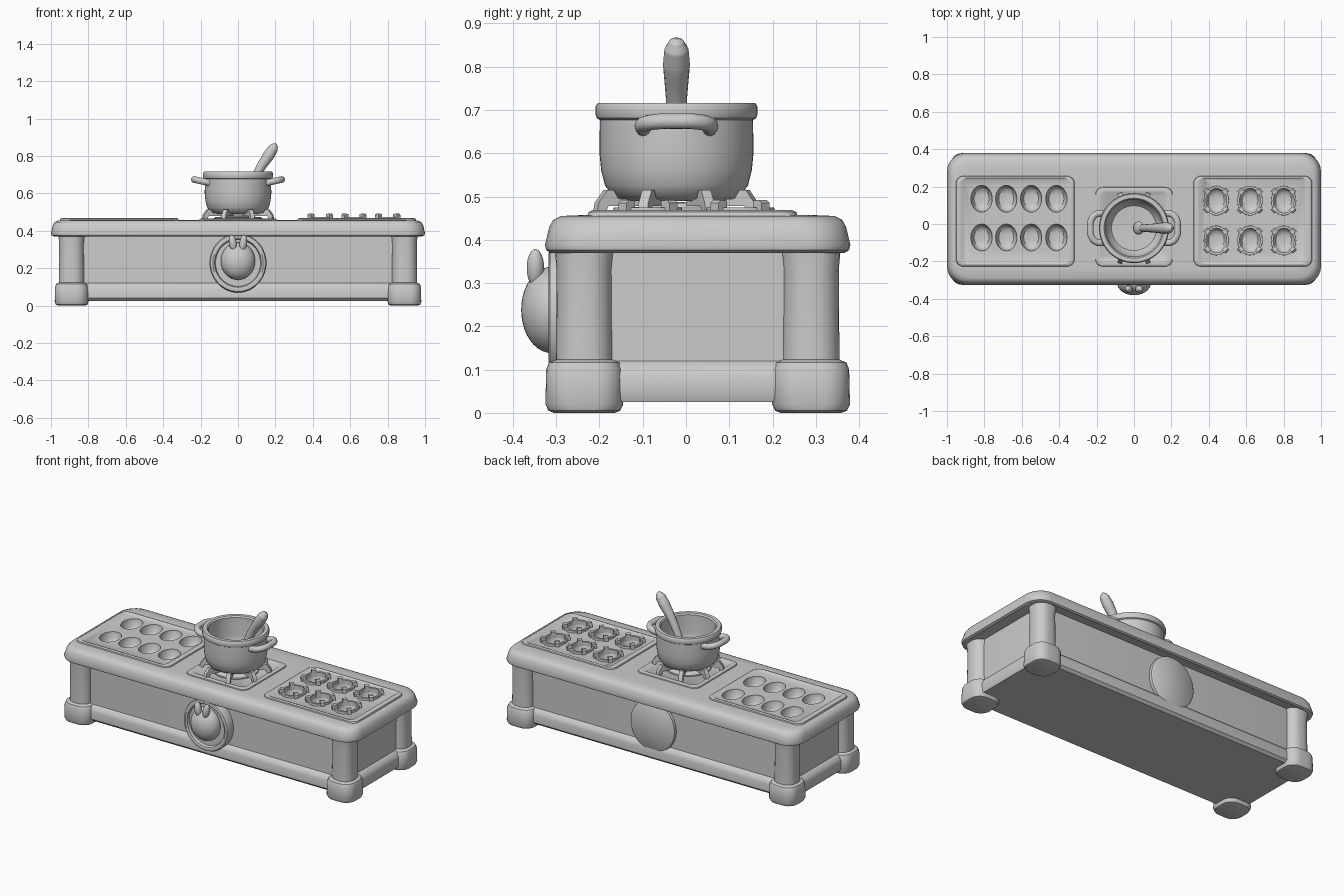
import bpy, bmesh
from math import sin, cos, pi, radians
from mathutils import Vector, Matrix

if "Cube" in bpy.data.objects:
    bpy.data.objects.remove(bpy.data.objects["Cube"])

CY = 0.027          # depth centre of the cabinet
POT = (0, -0.022)   # pot centre


def smooth(ob, angle=40):
    bpy.ops.object.select_all(action='DESELECT')
    ob.select_set(True)
    bpy.context.view_layer.objects.active = ob
    bpy.ops.object.shade_smooth_by_angle(angle=radians(angle))


def finish(name, bm, angle=40):
    bmesh.ops.recalc_face_normals(bm, faces=bm.faces)
    me = bpy.data.meshes.new(name)
    bm.to_mesh(me)
    bm.free()
    ob = bpy.data.objects.new(name, me)
    bpy.context.collection.objects.link(ob)
    smooth(ob, angle)
    return ob


def skin(bm, rings, closed=False):
    loops = [[bm.verts.new(p) for p in r] for r in rings]
    n = len(loops[0])
    pairs = list(zip(loops, loops[1:]))
    if closed:
        pairs.append((loops[-1], loops[0]))
    for a, b in pairs:
        for i in range(n):
            j = (i + 1) % n
            bm.faces.new((a[i], a[j], b[j], b[i]))
    if not closed:
        bm.faces.new(loops[0])
        bm.faces.new(loops[-1])


def rrect(cx, cy, hx, hy, r, z, k=6):
    pts = []
    for q, (sx, sy) in enumerate(((1, 1), (-1, 1), (-1, -1), (1, -1))):
        for i in range(k + 1):
            a = (q + i / k) * pi / 2
            pts.append((cx + sx * (hx - r) + r * cos(a), cy + sy * (hy - r) + r * sin(a), z))
    return pts


def block(name, cx, cy, levels):
    """Stack of rounded rectangles: (half x, half y, corner radius, z)."""
    bm = bmesh.new()
    skin(bm, [rrect(cx, cy, *l) for l in levels])
    return finish(name, bm)


def lathe_into(bm, profile, loc, sx=1, sy=1, closed=False, turn=0, n=40):
    M = Matrix.Translation(loc) @ Matrix.Rotation(turn, 4, 'X')
    skin(bm, [[M @ Vector((r * sx * cos(2 * pi * i / n), r * sy * sin(2 * pi * i / n), z))
               for i in range(n)] for r, z in profile], closed)


def lathe(name, profile, loc, **kw):
    bm = bmesh.new()
    lathe_into(bm, profile, loc, **kw)
    return finish(name, bm)


def ellipsoid(name, loc, size, tilt=0):
    bm = bmesh.new()
    M = Matrix.Translation(loc) @ Matrix.Rotation(tilt, 4, 'Y') @ Matrix.Diagonal((*size, 1))
    bmesh.ops.create_uvsphere(bm, u_segments=32, v_segments=20, radius=1, matrix=M)
    return finish(name, bm, 80)


def tube(name, pts):
    """Curved rod through (x, y, z, radius) points."""
    cu = bpy.data.curves.new(name, 'CURVE')
    cu.dimensions, cu.bevel_depth, cu.bevel_resolution, cu.use_fill_caps = '3D', 1, 5, True
    sp = cu.splines.new('BEZIER')
    sp.bezier_points.add(len(pts) - 1)
    for p, (x, y, z, r) in zip(sp.bezier_points, pts):
        p.co, p.radius = (x, y, z), r
        p.handle_left_type = p.handle_right_type = 'AUTO'
    ob = bpy.data.objects.new(name, cu)
    bpy.context.collection.objects.link(ob)
    bpy.ops.object.select_all(action='DESELECT')
    ob.select_set(True)
    bpy.context.view_layer.objects.active = ob
    bpy.ops.object.convert(target='MESH')
    smooth(bpy.context.object, 60)


def prong(bm, centre, angle, outline, width):
    """Radial plate with an (r, z) outline."""
    d, s = Vector((cos(angle), sin(angle), 0)), Vector((-sin(angle), cos(angle), 0))
    c = Vector((*centre, 0))
    skin(bm, [[c + d * r + s * w + Vector((0, 0, z)) for r, z in outline]
              for w in (-width / 2, width / 2)])


# cabinet body with flared plinth
block("cabinet_body", 0, CY, [(0.94, 0.29, 0.03, 0.025), (0.945, 0.305, 0.03, 0.04),
      (0.945, 0.305, 0.03, 0.085), (0.935, 0.298, 0.03, 0.108), (0.915, 0.28, 0.03, 0.12),
      (0.915, 0.28, 0.03, 0.378)])

# corner posts and feet
for sx, side in ((-1, "left"), (1, "right")):
    for sy, end in ((-1, "front"), (1, "back")):
        x, y = sx * 0.89, CY + sy * 0.262
        block(f"{end}_{side}_post", x, y, [(0.068, 0.066, 0.055, 0.08), (0.066, 0.064, 0.055, 0.33),
              (0.07, 0.068, 0.055, 0.375)])
        block(f"{end}_{side}_foot", x, y, [(0.07, 0.07, 0.06, 0), (0.085, 0.083, 0.06, 0.005),
              (0.09, 0.09, 0.06, 0.02), (0.088, 0.088, 0.06, 0.1), (0.082, 0.082, 0.06, 0.116),
              (0.066, 0.064, 0.05, 0.124)])

# worktop slab
slab = block("worktop", 0, CY, [(0.965, 0.322, 0.09, 0.376), (0.985, 0.34, 0.1, 0.37),
             (0.997, 0.35, 0.1, 0.376), (1.0, 0.353, 0.1, 0.388), (0.99, 0.343, 0.1, 0.43),
             (0.98, 0.334, 0.1, 0.446), (0.962, 0.316, 0.1, 0.455), (0.9, 0.27, 0.06, 0.457)])

# raised-rim trays
TY = 0.015
trays = []
for name, cx in (("left_tray", -0.635), ("right_tray", 0.635)):
    trays.append(block(name, cx, TY, [(0.32, 0.245, 0.04, 0.445), (0.315, 0.24, 0.04, 0.464),
                 (0.305, 0.23, 0.04, 0.469), (0.288, 0.232, 0.03, 0.469), (0.28, 0.224, 0.03, 0.462)]))
block("burner_plate", 0, -0.015, [(0.21, 0.215, 0.04, 0.445), (0.205, 0.21, 0.04, 0.463),
      (0.195, 0.2, 0.04, 0.466), (0.18, 0.185, 0.03, 0.466), (0.172, 0.177, 0.03, 0.46)])

# cup hollows cut through trays into the slab
small = [(x, y) for x in (-0.815, -0.683, -0.55, -0.415) for y in (0.135, -0.072)]
large = [(x, y) for x in (0.44, 0.62, 0.8) for y in (0.125, -0.088)]
cup = [(0.35, -0.06), (0.7, -0.055), (0.88, -0.04), (1, 0), (1, 0.06)]
bm = bmesh.new()
for x, y in small:
    lathe_into(bm, cup, (x, y, 0.46), 0.057, 0.072, n=28)
for x, y in large:
    lathe_into(bm, cup, (x, y, 0.46), 0.06, 0.07, n=28)
cutter = finish("cup_cutter", bm)
cutter.hide_render = True
for ob in [slab] + trays:
    m = ob.modifiers.new("cups", 'BOOLEAN')
    m.object, m.operation, m.solver = cutter, 'DIFFERENCE', 'EXACT'
    bpy.context.view_layer.objects.active = ob
    bpy.ops.object.modifier_apply(modifier="cups")
    smooth(ob)
bpy.data.objects.remove(cutter)

# pronged rings around the large cups
for i, (x, y) in enumerate(large):
    bm = bmesh.new()
    lathe_into(bm, [(0.9, 0.45), (0.9, 0.475), (1.08, 0.475), (1.1, 0.45)], (x, y, 0),
               0.062, 0.073, closed=True, n=28)
    for k in range(4):
        prong(bm, (x, y), pi / 4 + k * pi / 2,
              [(0.055, 0.455), (0.055, 0.49), (0.075, 0.492), (0.083, 0.485), (0.083, 0.455)], 0.026)
    finish(f"burner_ring_{i + 1}", bm)

# central burner and pot stand
lathe("central_burner", [(0.13, 0.45), (0.13, 0.468), (0.12, 0.474), (0.08, 0.476), (0.075, 0.485),
      (0.01, 0.487)], (*POT, 0))
bm = bmesh.new()
for k in range(8):
    prong(bm, POT, k * pi / 4 + pi / 8, [(0.09, 0.478), (0.09, 0.493), (0.15, 0.495), (0.162, 0.515),
          (0.178, 0.515), (0.2, 0.485), (0.205, 0.455), (0.185, 0.455), (0.175, 0.478)], 0.024)
finish("pot_stand", bm)

# cooking pot with rolled rim
lathe("pot", [(0.01, 0.49), (0.125, 0.49), (0.148, 0.502), (0.165, 0.525), (0.174, 0.56), (0.178, 0.6),
      (0.177, 0.677), (0.184, 0.681), (0.187, 0.69), (0.187, 0.708), (0.182, 0.716), (0.16, 0.716),
      (0.153, 0.708), (0.152, 0.6), (0.145, 0.55), (0.12, 0.522), (0.01, 0.515)], (*POT, 0), n=56)
for s, side in ((-1, "left"), (1, "right")):
    tube(f"{side}_pot_handle", [(s * x, POT[1] + y, z, 0.018) for x, y, z in
         ((0.145, -0.075, 0.655), (0.2, -0.075, 0.667), (0.228, -0.045, 0.673), (0.233, 0, 0.674),
          (0.228, 0.045, 0.673), (0.2, 0.075, 0.667), (0.145, 0.075, 0.655))])

# spoon standing in the pot
tube("spoon_handle", [(0.03, POT[1], 0.55, 0.018), (0.11, POT[1], 0.72, 0.024), (0.165, POT[1], 0.805, 0.031),
     (0.188, POT[1], 0.84, 0.028), (0.199, POT[1], 0.858, 0.017), (0.204, POT[1], 0.866, 0.004)])
ellipsoid("spoon_bowl", (0.025, POT[1], 0.55), (0.022, 0.035, 0.045), 0.5)

# round badge on the front, plain disc on the back
lathe("front_badge", [(0.15, 0), (0.152, 0.045), (0.147, 0.056), (0.135, 0.06), (0.125, 0.056),
      (0.12, 0.042), (0.01, 0.042)], (0, -0.258, 0.228), sy=1.04, turn=pi / 2, n=56)
lathe("back_disc", [(0.15, 0), (0.148, 0.022), (0.14, 0.028), (0.01, 0.034)], (0, 0.302, 0.228),
      sy=1.04, turn=-pi / 2, n=56)
ellipsoid("badge_head", (0, -0.31, 0.238), (0.092, 0.071, 0.1))
for s, side in ((-1, "left"), (1, "right")):
    ellipsoid(f"badge_{side}_ear", (s * 0.028, -0.348, 0.335), (0.02, 0.02, 0.044), s * 0.15)
